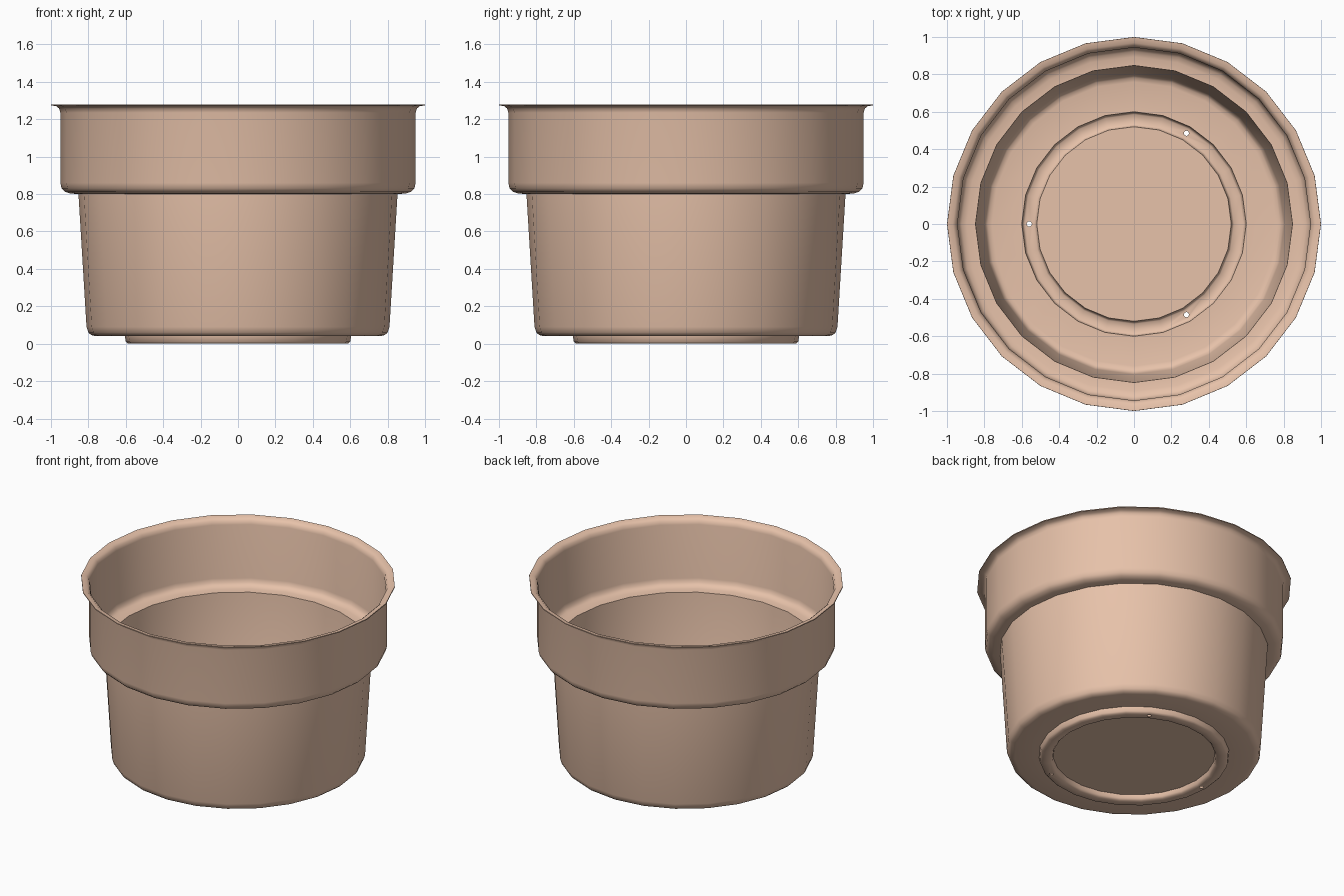
import bpy, bmesh, math

if "Cube" in bpy.data.objects:
    bpy.data.objects.remove(bpy.data.objects["Cube"])

SIDES = 24
WALL = 0.006

# Outer profile (radius, height): recessed floor, foot ring, body, shoulder, rim
PROFILE = [
    (0.515, 0.036), (0.52, 0.012), (0.532, 0.0), (0.588, 0.0), (0.60, 0.01),
    (0.605, 0.04), (0.76, 0.04), (0.785, 0.046), (0.80, 0.06), (0.81, 0.09),
    (0.853, 0.80), (0.895, 0.803), (0.925, 0.812), (0.943, 0.83), (0.95, 0.86),
    (0.95, 1.235), (0.956, 1.257), (0.971, 1.27), (1.0, 1.274),
]


def material(name, colour):
    mat = bpy.data.materials.new(name)
    mat.diffuse_color = colour
    mat.use_nodes = True
    mat.node_tree.nodes["Principled BSDF"].inputs["Base Color"].default_value = mat.diffuse_color
    return mat


def lathe(name, profile):
    bm = bmesh.new()
    rings = []
    for r, z in profile:
        rings.append([bm.verts.new((r * math.cos(2 * math.pi * i / SIDES),
                                    r * math.sin(2 * math.pi * i / SIDES), z))
                      for i in range(SIDES)])
    for a, b in zip(rings, rings[1:]):
        for i in range(SIDES):
            j = (i + 1) % SIDES
            bm.faces.new((a[i], a[j], b[j], b[i]))
    # Floor disc, facing down
    bm.faces.new(list(reversed(rings[0])))
    mesh = bpy.data.meshes.new(name)
    bm.to_mesh(mesh)
    bm.free()
    obj = bpy.data.objects.new(name, mesh)
    bpy.context.collection.objects.link(obj)
    return obj


# Thin-walled pot
pot = lathe("flower_pot", PROFILE)
pot.data.materials.append(material("terracotta", (0.80, 0.54, 0.40, 1)))
solid = pot.modifiers.new("wall", 'SOLIDIFY')
solid.thickness = WALL
solid.offset = -1
solid.use_even_offset = True

# Three drain holes in the foot ring
cutters = []
for k in range(3):
    a = math.radians(60 + 120 * k)
    bpy.ops.mesh.primitive_cylinder_add(
        vertices=12, radius=0.014, depth=0.05,
        location=(0.56 * math.cos(a), 0.56 * math.sin(a), 0.0))
    cutter = bpy.context.object
    cutter.name = f"drain_cutter_{k + 1}"
    cutter.hide_render = True
    cutters.append(cutter)
    cut = pot.modifiers.new(f"drain_{k + 1}", 'BOOLEAN')
    cut.operation = 'DIFFERENCE'
    cut.solver = 'EXACT'
    cut.object = cutter

# Bake the modifiers, then smooth with sharp creases kept
bpy.ops.object.select_all(action='DESELECT')
pot.select_set(True)
bpy.context.view_layer.objects.active = pot
for name in [m.name for m in pot.modifiers]:
    bpy.ops.object.modifier_apply(modifier=name)
for cutter in cutters:
    bpy.data.objects.remove(cutter, do_unlink=True)
bpy.ops.object.shade_smooth_by_angle(angle=math.radians(50))
